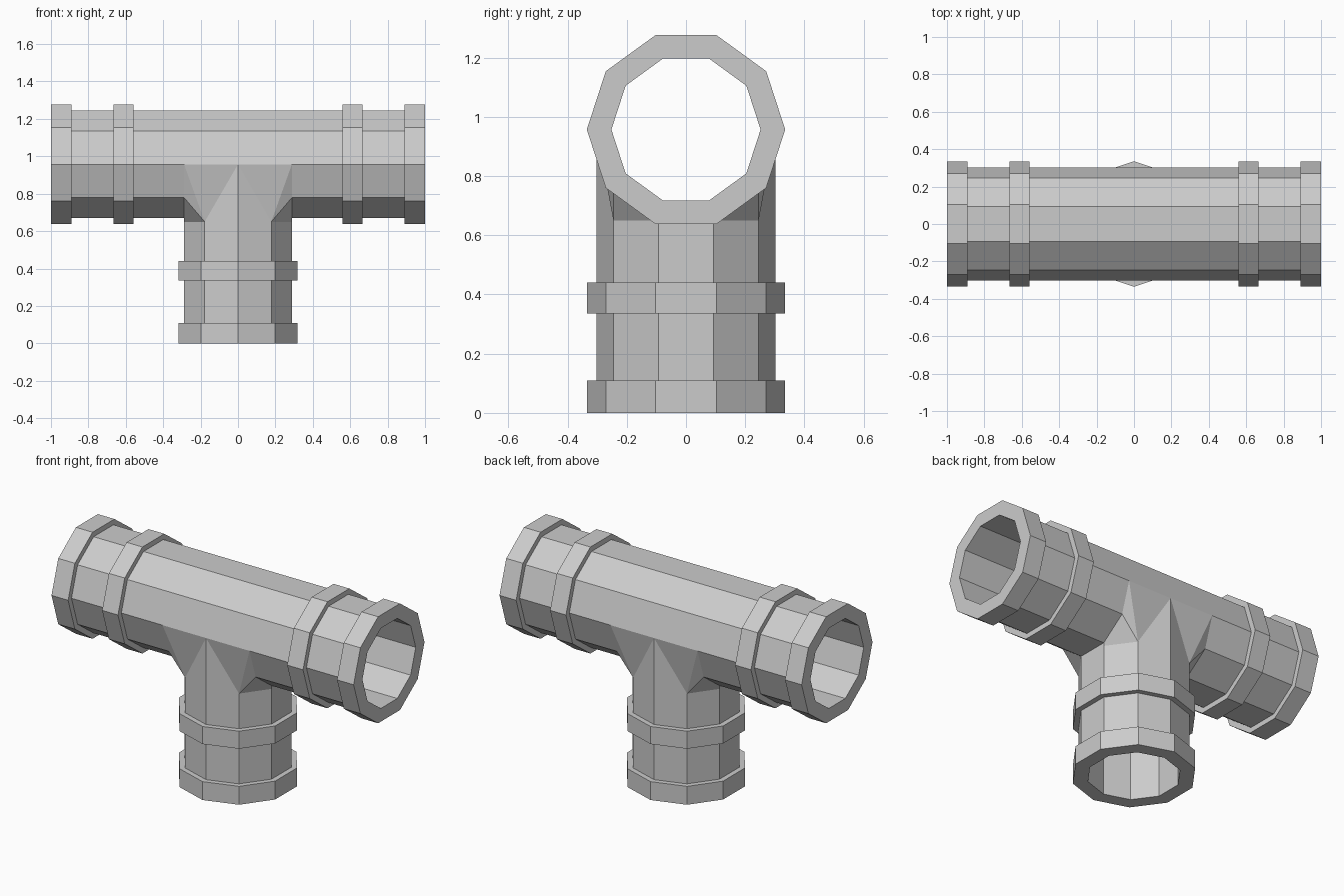
import bpy
import bmesh
from math import cos, sin, pi

SIDES = 10
AXIS_Z = 0.957            # height of the cross pipe's centre line
PIPE, RING, BORE = 0.303, 0.335, 0.252

if "Cube" in bpy.data.objects:
    bpy.data.objects.remove(bpy.data.objects["Cube"])

grey = bpy.data.materials.new("pipe grey")
grey.use_nodes = True
grey.diffuse_color = (0.6, 0.6, 0.6, 1)
bsdf = next(n for n in grey.node_tree.nodes if n.type == "BSDF_PRINCIPLED")
bsdf.inputs["Base Color"].default_value = grey.diffuse_color


def finish(name, bm):
    bmesh.ops.recalc_face_normals(bm, faces=bm.faces)
    mesh = bpy.data.meshes.new(name)
    bm.to_mesh(mesh)
    bm.free()
    mesh.materials.append(grey)
    obj = bpy.data.objects.new(name, mesh)
    bpy.context.collection.objects.link(obj)
    return obj


def across(t, a, r):
    """Point on the horizontal pipe, corners pointing to the front and back."""
    return (t, r * cos(a), AXIS_Z + r * sin(a))


def upright(t, a, r):
    """Point on the vertical pipe, corners pointing to the front and back."""
    return (r * sin(a), r * cos(a), t)


def tube(name, place, profile):
    """Closed ten-sided solid through (position, radius) pairs."""
    bm = bmesh.new()
    rings = [[bm.verts.new(place(t, 2 * pi * i / SIDES, r)) for i in range(SIDES)]
             for t, r in profile]
    for a, b in zip(rings, rings[1:]):
        for i in range(SIDES):
            j = (i + 1) % SIDES
            bm.faces.new((a[i], a[j], b[j], b[i]))
    bm.faces.new(rings[0])
    bm.faces.new(rings[-1])
    return finish(name, bm)


def stepped(bands, end):
    """Profile of a plain pipe with raised bands, finishing at end."""
    profile = []
    for lo, hi in bands:
        profile += [(lo, PIPE), (lo, RING), (hi, RING), (hi, PIPE)]
    if bands[0][0] <= 0 and profile[0][0] == bands[0][0]:
        profile.pop(0)
    if end is None:
        profile.pop()
    else:
        profile.append((end, PIPE))
    return profile


# Pipes with their raised bands
cross_bands = [(-1, -0.89), (-0.665, -0.56), (0.56, 0.665), (0.89, 1)]
cross_pipe = tube("cross_pipe", across, stepped(cross_bands, None))
stem_pipe = tube("stem_pipe", upright, stepped([(0, 0.11), (0.335, 0.44)], 0.65))

# Flared collar joining the stem to the cross pipe
bm = bmesh.new()
cache = {}


def vert(co):
    key = tuple(round(c, 5) + 0.0 for c in co)
    if key not in cache:
        cache[key] = bm.verts.new(key)
    return cache[key]


side_x = PIPE * sin(0.4 * pi)
low = [upright(0.65, a * pi / 5, PIPE) for a in range(3)]
high = [across(side_x, -a * pi / 5, PIPE) for a in range(3)]
middle = (0, PIPE, AXIS_Z)
patches = [(low[0], low[1], middle), (low[1], high[0], middle),
           (low[1], high[1], high[0]), (low[1], low[2], high[2], high[1])]
for sx in (1, -1):
    for sy in (1, -1):
        for patch in patches:
            bm.faces.new([vert((x * sx, y * sy, z)) for x, y, z in patch])
    # side below the cross pipe, and the hidden end inside it
    for strip in ([low[2], high[2]], high[::-1]):
        loop = [(x * sx, y, z) for x, y, z in strip]
        loop += [(x * sx, -y, z) for x, y, z in reversed(strip)]
        bm.faces.new([vert(p) for p in loop])
bmesh.ops.holes_fill(bm, edges=[e for e in bm.edges if e.is_boundary], sides=0)
collar = finish("flared_collar", bm)

# Hollow bores cut through every part
cutters = [tube("cross_bore", across, [(-1.1, BORE), (1.1, BORE)]),
           tube("stem_bore", upright, [(-0.1, BORE), (0.95, BORE)])]
for part in (cross_pipe, stem_pipe, collar):
    for cutter in cutters:
        mod = part.modifiers.new(cutter.name, "BOOLEAN")
        mod.operation = "DIFFERENCE"
        mod.solver = "EXACT"
        mod.object = cutter
bpy.context.view_layer.update()
graph = bpy.context.evaluated_depsgraph_get()
for part in (cross_pipe, stem_pipe, collar):
    hollow = bpy.data.meshes.new_from_object(part.evaluated_get(graph))
    hollow.name = part.name
    part["hollowed"] = True
    part.modifiers.clear()
    part.data = hollow
    graph = bpy.context.evaluated_depsgraph_get()
for cutter in cutters:
    bpy.data.objects.remove(cutter)
